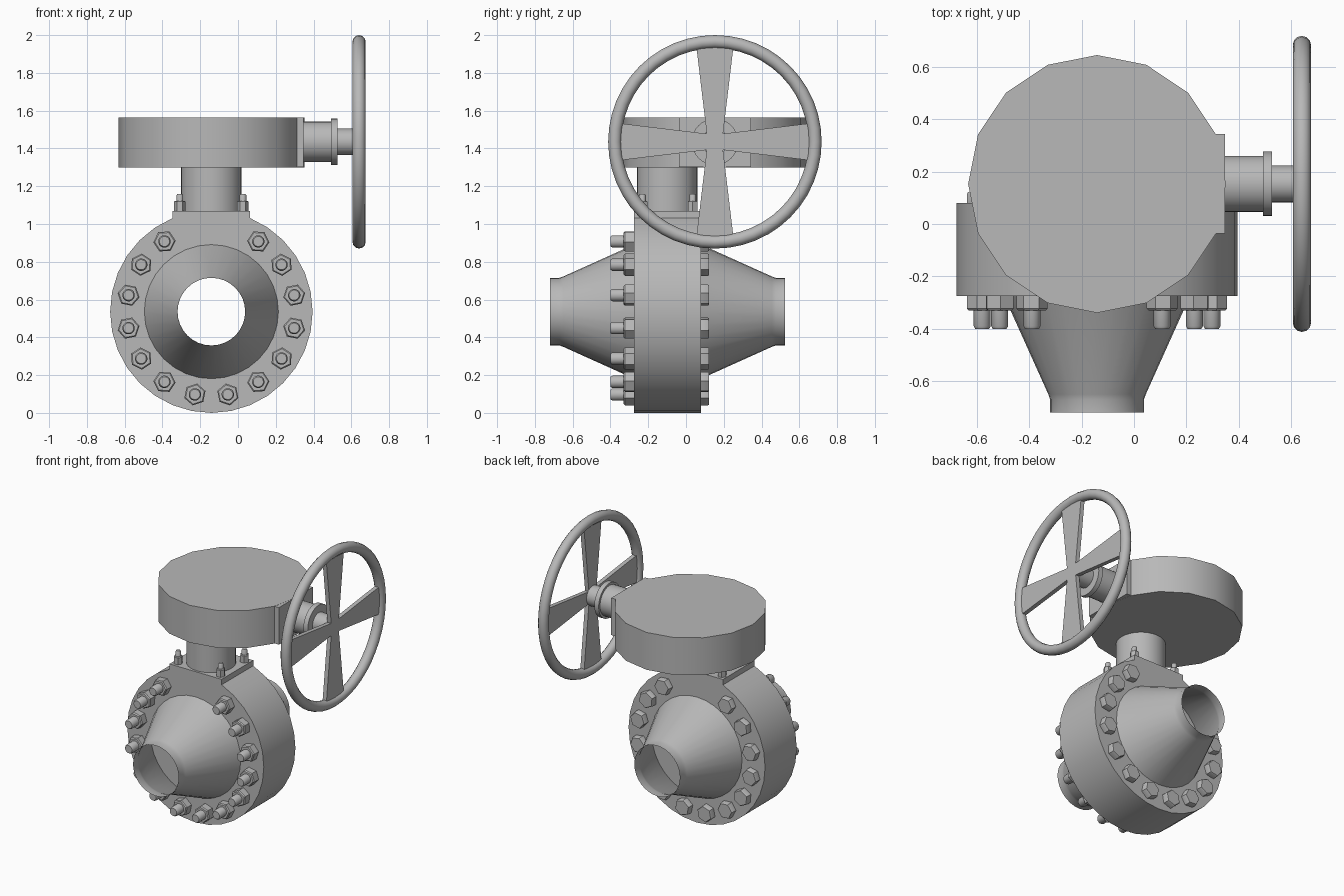
import bpy, bmesh
from math import pi, sin, cos, radians
from mathutils import Vector, Matrix

if "Cube" in bpy.data.objects:
    bpy.data.objects.remove(bpy.data.objects["Cube"])

CX, CZ = -0.141, 0.536          # pipe axis
Y0, Y1 = -0.275, 0.08           # body faces
YM = (Y0 + Y1) / 2
GY, GZ = 0.153, 1.435           # handwheel axis

# dark grey paint
paint = bpy.data.materials.new("dark_grey")
paint.diffuse_color = (0.48, 0.48, 0.48, 1)
paint.use_nodes = True
paint.node_tree.nodes["Principled BSDF"].inputs["Base Color"].default_value = paint.diffuse_color


def finish(obj):
    if not obj.data.materials:
        obj.data.materials.append(paint)
    bpy.ops.object.select_all(action='DESELECT')
    obj.select_set(True)
    bpy.context.view_layer.objects.active = obj
    bpy.ops.object.shade_smooth_by_angle(angle=radians(32))
    return obj


def add(name, bm):
    bmesh.ops.recalc_face_normals(bm, faces=bm.faces)
    me = bpy.data.meshes.new(name)
    bm.to_mesh(me)
    bm.free()
    obj = bpy.data.objects.new(name, me)
    bpy.context.collection.objects.link(obj)
    return finish(obj)


def lathe(name, profile, segs, loc, axis=(0, 0, 1), caps=True):
    """Revolve (radius, height) points around an axis."""
    bm = bmesh.new()
    rings = [[bm.verts.new((r * cos(2 * pi * i / segs), r * sin(2 * pi * i / segs), h))
              for i in range(segs)] for r, h in profile]
    for a, b in zip(rings, rings[1:]):
        for i in range(segs):
            j = (i + 1) % segs
            bm.faces.new((a[i], a[j], b[j], b[i]))
    if caps:
        bm.faces.new(rings[0])
        bm.faces.new(rings[-1])
    rot = Vector((0, 0, 1)).rotation_difference(Vector(axis)).to_matrix().to_4x4()
    bm.transform(rot)
    obj = add(name, bm)
    obj.location = loc
    return obj


def copy(src, name, loc, rot=(0, 0, 0)):
    obj = bpy.data.objects.new(name, src.data)
    obj.location, obj.rotation_euler = loc, rot
    bpy.context.collection.objects.link(obj)
    return obj


def box(name, lo, hi):
    bm = bmesh.new()
    bmesh.ops.create_cube(bm, size=1)
    lo, hi = Vector(lo), Vector(hi)
    bm.transform(Matrix.Translation((lo + hi) / 2) @ Matrix.Diagonal((*(hi - lo), 1)))
    return add(name, bm)


# valve body: round disc with flat top pad and a through bore
curve = bpy.data.curves.new("valve_body", 'CURVE')
curve.dimensions = '2D'
curve.fill_mode = 'BOTH'
curve.extrude = (Y1 - Y0) / 2
arc = [radians(112.5 + 11.25 * i) for i in range(29)]
outline = [(0.536 * cos(a), 0.536 * sin(a)) for a in arc] + [(0.205, 0.534), (-0.205, 0.534)]
bore = [(0.18 * cos(pi * i / 16), 0.18 * sin(pi * i / 16)) for i in range(32)]
for pts in (outline, bore):
    s = curve.splines.new('POLY')
    s.points.add(len(pts) - 1)
    for p, (x, y) in zip(s.points, pts):
        p.co = (x, y, 0, 1)
    s.use_cyclic_u = True
body = bpy.data.objects.new("valve_body", curve)
bpy.context.collection.objects.link(body)
body.location = (CX, YM, CZ)
body.rotation_euler = (pi / 2, 0, 0)
body.select_set(True)
bpy.context.view_layer.objects.active = body
bpy.ops.object.convert(target='MESH')
finish(bpy.context.view_layer.objects.active)

# thin-walled reducing cones, front and back
cone = [(0.355, 0), (0.186, 0.375), (0.179, 0.395), (0.179, 0.445)]
lathe("front_cone", cone, 32, (CX, Y0, CZ), (0, -1, 0), caps=False)
lathe("back_cone", cone, 32, (CX, Y1, CZ), (0, 1, 0), caps=False)

# ring of studs: nut and stud end in front, hex head at the back
nut = [(0.059, 0), (0.059, 0.048), (0.052, 0.055)]
stud = [(0.033, 0), (0.033, 0.115), (0.027, 0.125)]
head = [(0.059, 0), (0.059, 0.036), (0.054, 0.043)]
parts = [lathe("flange_nut", nut, 6, (0, 0, 0), (0, -1, 0)),
         lathe("flange_stud", stud, 16, (0, 0, 0), (0, -1, 0)),
         lathe("flange_bolt_head", head, 6, (0, 0, 0), (0, 1, 0))]
slots = [k for k in range(16) if k not in (3, 4)]
for n, k in enumerate(slots):
    a = radians(11.25 + 22.5 * k)
    for part, y in zip(parts, (Y0, Y0, Y1)):
        loc = (CX + 0.447 * cos(a), y, CZ + 0.447 * sin(a))
        if n == 0:
            part.location, part.rotation_euler = loc, (0, -a, 0)
        else:
            copy(part, f"{part.name}_{n}", loc, (0, -a, 0))

# column and the four small bolts on the top pad
lathe("column", [(0.16, 1.06), (0.16, 1.31)], 32, (CX, -0.1, 0))
pad_bolts = []
for sx in (-1, 1):
    for sy in (-1, 1):
        loc = (CX + sx * 0.167, YM + sy * 0.133, 1.07)
        if not pad_bolts:
            pad_bolts = [
                lathe("pad_nut", [(0.03, 0), (0.03, 0.048), (0.025, 0.053)], 6, loc),
                lathe("pad_stud", [(0.018, 0), (0.018, 0.082), (0.013, 0.09)], 12, loc)]
        else:
            for p in pad_bolts:
                copy(p, p.name + "_copy", loc)

# gearbox drum and its side mounting block
lathe("gearbox", [(0.492, 1.30), (0.492, 1.565)], 16, (CX, GY, 0))
box("gearbox_side_block", (0.2, GY - 0.19, 1.301), (0.347, GY + 0.19, 1.564))

# stepped input shaft
lathe("input_shaft", [(0.107, 0.33), (0.107, 0.493), (0.123, 0.493), (0.123, 0.527),
                      (0.07, 0.527), (0.07, 0.627)], 32, (0, GY, GZ), (1, 0, 0))

# handwheel rim
bpy.ops.mesh.primitive_torus_add(major_radius=0.53, minor_radius=0.035, major_segments=48,
                                 minor_segments=12, location=(0.641, GY, GZ),
                                 rotation=(0, pi / 2, 0))
rim = bpy.context.object
rim.name = "handwheel_rim"
finish(rim)

# four flared spokes as one flat cross
bm = bmesh.new()
pts = []
for k in range(4):
    r = Matrix.Rotation(k * pi / 2, 3, 'X')
    pts += [r @ Vector(p) for p in ((0, 0.043, -0.043), (0, 0.52, -0.1), (0, 0.52, 0.1))]
face = bm.faces.new([bm.verts.new(p) for p in pts])
ext = bmesh.ops.extrude_face_region(bm, geom=[face])
bmesh.ops.translate(bm, vec=(0.03, 0, 0),
                    verts=[v for v in ext["geom"] if isinstance(v, bmesh.types.BMVert)])
spokes = add("handwheel_spokes", bm)
spokes.location = (0.625, GY, GZ)
